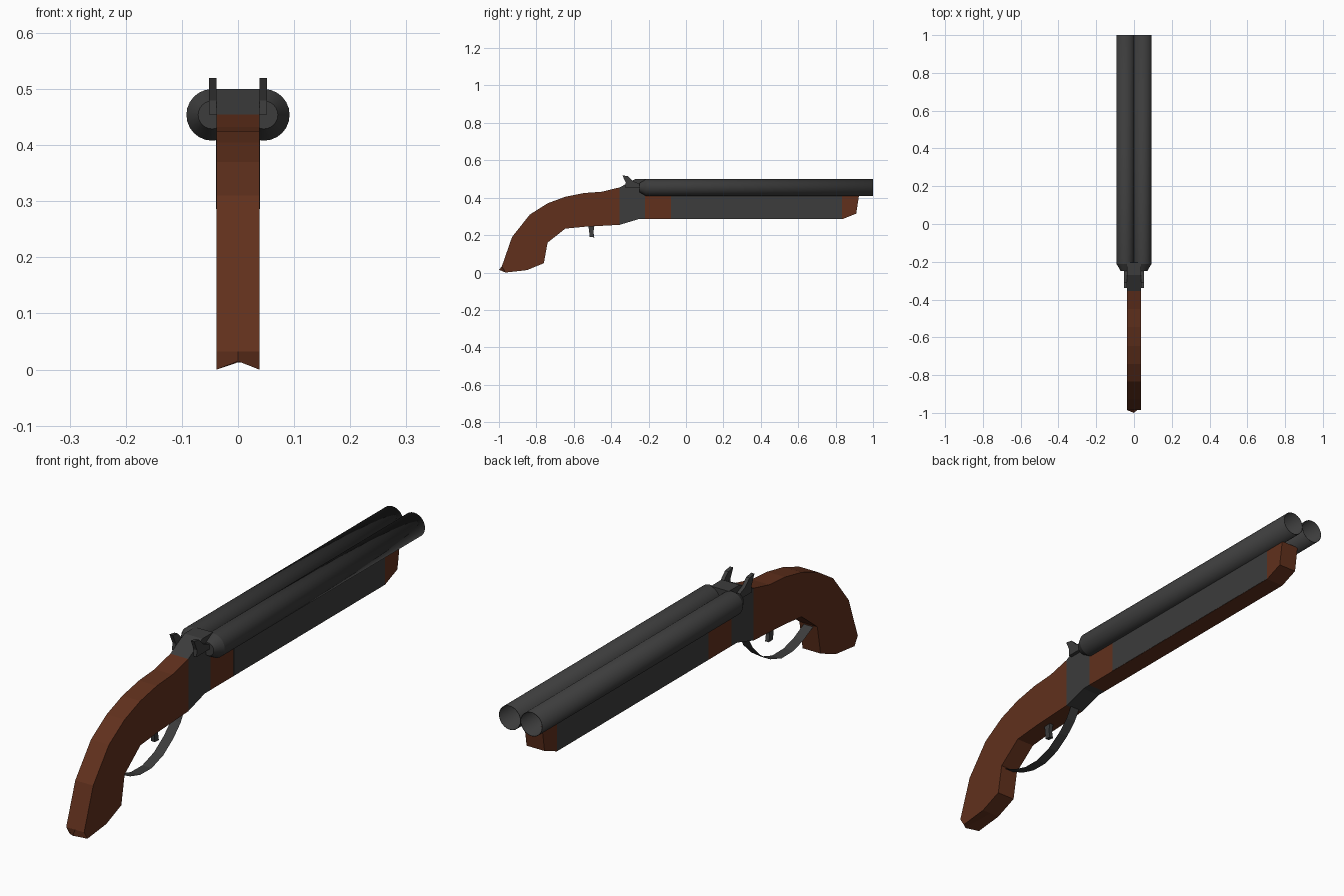
import bpy, bmesh, math

if "Cube" in bpy.data.objects:
    bpy.data.objects.remove(bpy.data.objects["Cube"])


def material(name, rgb):
    m = bpy.data.materials.new(name)
    m.diffuse_color = (*rgb, 1)
    m.use_nodes = True
    m.node_tree.nodes["Principled BSDF"].inputs["Base Color"].default_value = m.diffuse_color
    return m


WOOD = material("dark_wood", (0.12, 0.03, 0.012))
METAL = material("gunmetal", (0.045, 0.045, 0.045))


def mesh_object(name, verts, faces, mat):
    me = bpy.data.meshes.new(name)
    me.from_pydata(verts, [], faces)
    bm = bmesh.new()
    bm.from_mesh(me)
    bmesh.ops.recalc_face_normals(bm, faces=bm.faces)
    bm.to_mesh(me)
    bm.free()
    me.materials.append(mat)
    ob = bpy.data.objects.new(name, me)
    bpy.context.collection.objects.link(ob)
    return ob


def slab(name, profile, x0, x1, mat, ridge=None):
    """Side profile (y, z) extruded across x; ridge moves points of a middle column."""
    mid = [(ridge or {}).get(i, p) for i, p in enumerate(profile)]
    cols = [(x0, profile), (0, mid), (x1, profile)] if ridge else [(x0, profile), (x1, profile)]
    verts = [(x, y, z) for x, pts in cols for y, z in pts]
    n, last = len(profile), len(cols) - 1
    faces = [tuple(range(n)), tuple(range(last * n, last * n + n))]
    for c in range(last):
        for i in range(n):
            j = (i + 1) % n
            faces.append((c * n + i, c * n + j, c * n + n + j, c * n + n + i))
    return mesh_object(name, verts, faces, mat)


W = 0.038

# Curved wooden grip with a notched heel
grip = [(-0.985, 0.032), (-0.965, 0.0), (-0.85, 0.013), (-0.76, 0.05), (-0.74, 0.16),
        (-0.645, 0.235), (-0.54, 0.245), (-0.355, 0.255), (-0.355, 0.455), (-0.45, 0.432),
        (-0.545, 0.425), (-0.645, 0.405), (-0.74, 0.37), (-0.835, 0.31), (-0.93, 0.19)]
slab("grip", grip, -W, W, WOOD, ridge={1: (-1.0, 0.015)})

# Metal receiver between grip and barrels
slab("receiver", [(-0.355, 0.255), (-0.255, 0.285), (-0.22, 0.285), (-0.22, 0.41),
                  (-0.205, 0.455), (-0.205, 0.5), (-0.27, 0.5), (-0.355, 0.455)], -W, W, METAL)

# Wooden forend with metal plates on both sides
slab("forend", [(-0.22, 0.285), (0.835, 0.285), (0.91, 0.315), (0.925, 0.412),
                (-0.22, 0.412)], -W, W, WOOD)
for side, label in ((-1, "left"), (1, "right")):
    slab(f"forend_plate_{label}", [(-0.08, 0.286), (0.835, 0.286), (0.835, 0.411), (-0.08, 0.411)],
         side * (W - 0.004), side * (W + 0.0008), METAL)

    # Hammer with a swept-back spur
    slab(f"hammer_{label}", [(-0.34, 0.52), (-0.31, 0.515), (-0.285, 0.49), (-0.24, 0.47),
                             (-0.24, 0.455), (-0.325, 0.455), (-0.322, 0.48)],
         side * W, side * 0.052, METAL)

    # Open barrel with tapered breech
    N = 24
    rings = [(-0.248, 0.025), (-0.212, 0.046), (1.0, 0.046)]
    verts = [(side * 0.046 + r * math.cos(2 * math.pi * k / N), y,
              0.454 + r * math.sin(2 * math.pi * k / N)) for y, r in rings for k in range(N)]
    faces = [tuple(range(N))]
    faces += [(c * N + k, c * N + (k + 1) % N, c * N + N + (k + 1) % N, c * N + N + k)
              for c in range(2) for k in range(N)]
    barrel = mesh_object(f"barrel_{label}", verts, faces, METAL)
    wall = barrel.modifiers.new("wall", 'SOLIDIFY')
    wall.thickness = 0.002
    bpy.ops.object.select_all(action='DESELECT')
    barrel.select_set(True)
    bpy.context.view_layer.objects.active = barrel
    bpy.ops.object.shade_smooth_by_angle(angle=math.radians(25))

# Trigger
slab("trigger", [(-0.522, 0.25), (-0.49, 0.25), (-0.495, 0.215), (-0.49, 0.188),
                 (-0.515, 0.19), (-0.518, 0.22)], -0.008, 0.008, METAL)

# Thin ribbon trigger guard
path = [(-0.35, 0.258), (-0.375, 0.215), (-0.42, 0.17), (-0.48, 0.13), (-0.55, 0.107),
        (-0.62, 0.108), (-0.68, 0.125), (-0.742, 0.155)]
verts = [(x, y, z) for y, z in path for x in (-0.02, 0.02)]
faces = [(2 * i, 2 * i + 1, 2 * i + 3, 2 * i + 2) for i in range(len(path) - 1)]
mesh_object("trigger_guard", verts, faces, METAL)
